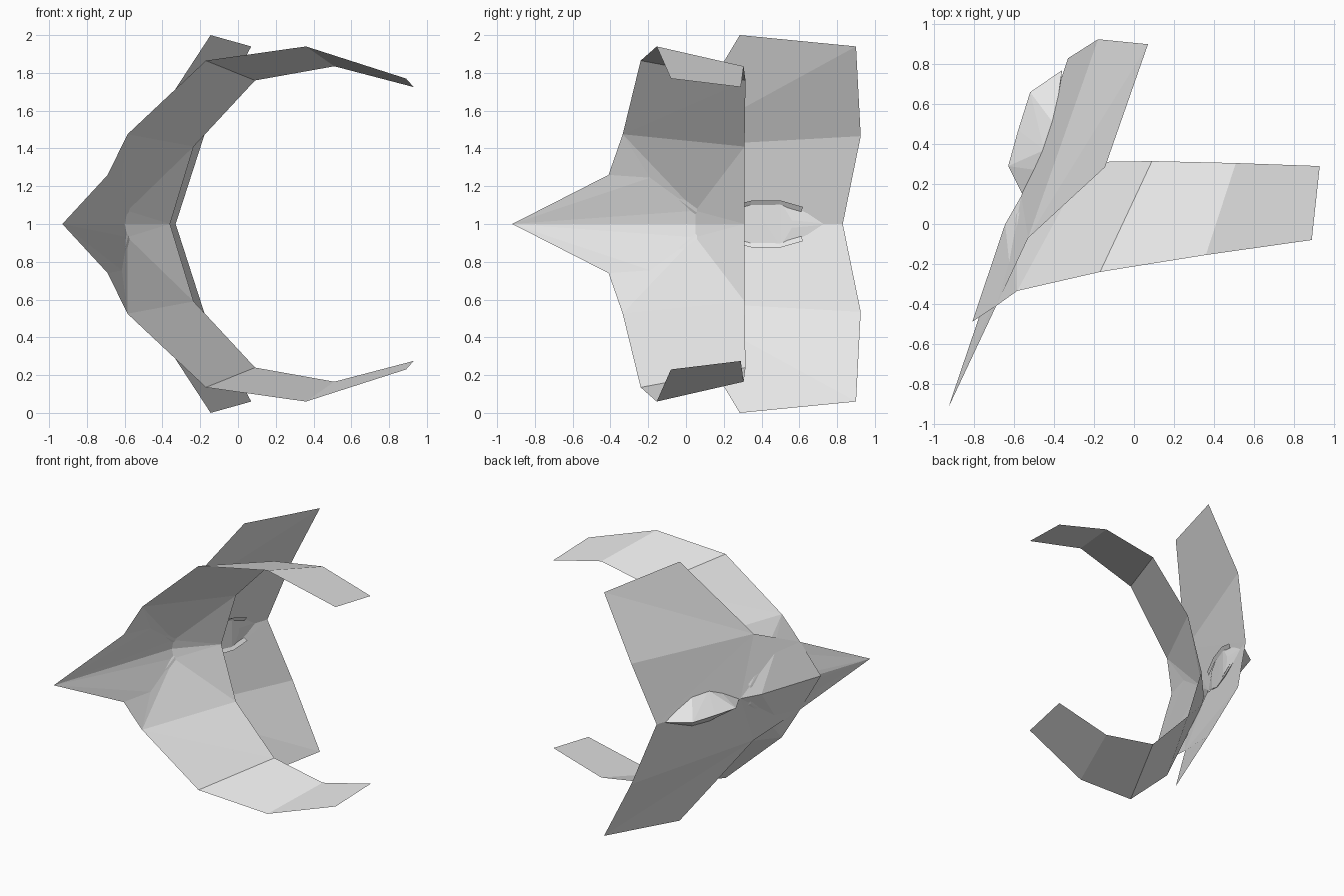
import bpy, bmesh
from mathutils import Vector

cube = bpy.data.objects.get("Cube")
if cube:
    bpy.data.objects.remove(cube, do_unlink=True)

# one pale grey for the whole craft
grey = bpy.data.materials.new("pale_grey")
grey.use_nodes = True
grey.diffuse_color = (0.8, 0.8, 0.8, 1)
grey.node_tree.nodes["Principled BSDF"].inputs["Base Color"].default_value = (0.8, 0.8, 0.8, 1)

MID = 1.0  # height of the mirror plane


def add_object(name, bm):
    mesh = bpy.data.meshes.new(name)
    bm.to_mesh(mesh)
    bm.free()
    mesh.materials.append(grey)
    obj = bpy.data.objects.new(name, mesh)
    obj.location.z = MID
    bpy.context.collection.objects.link(obj)
    return obj


def mirrored_sheet(name, points, faces):
    """Thin faceted panel: upper half from named points, lower half mirrored."""
    bm = bmesh.new()
    v = {k: bm.verts.new((x, y, z - MID)) for k, (x, y, z) in points.items()}
    for f in faces:
        bm.faces.new([v[k] for k in f.split()])
    bmesh.ops.recalc_face_normals(bm, faces=bm.faces)
    obj = add_object(name, bm)
    mod = obj.modifiers.new("mirror", 'MIRROR')
    mod.use_axis = (False, False, True)
    mod.merge_threshold = 0.0005
    return obj


# pointed nose with the swept hull panels behind it
mirrored_sheet("nose_hull", {
    "tip": (-0.93, -0.92, 1), "cheek": (-0.69, -0.41, 1.26),
    "brow": (-0.585, -0.335, 1.475), "shoulder": (-0.17, -0.24, 1.865),
    "root": (0.09, 0.315, 1.76), "flank": (-0.235, 0.31, 1.41),
    "rear": (-0.36, 0.31, 1), "keel": (-0.6, 0.05, 1),
    "fold": (-0.585, 0.05, 1.07), "dent": (-0.615, -0.19, 1.245),
}, ["tip cheek dent", "tip dent fold", "tip fold keel", "cheek brow dent",
    "brow flank fold", "brow fold dent", "brow shoulder root", "brow root flank",
    "fold flank rear", "fold rear keel"])

# forward-curving arms, upper and lower
mirrored_sheet("curved_arms", {
    "shoulder": (-0.17, -0.24, 1.865), "bend": (0.36, -0.155, 1.94),
    "end": (0.89, -0.08, 1.77), "end_back": (0.93, 0.29, 1.725),
    "bend_back": (0.51, 0.305, 1.835), "root": (0.09, 0.315, 1.76),
}, ["shoulder bend bend_back root", "bend end end_back bend_back"])

# tail fins joined along the centre line
mirrored_sheet("tail_fins", {
    "prow": (-0.81, -0.49, 1), "cheek": (-0.69, -0.41, 1.26),
    "dent": (-0.625, -0.19, 1.24), "neck": (-0.53, -0.07, 1.41),
    "top": (-0.145, 0.285, 2), "corner": (0.07, 0.9, 1.94),
    "side": (-0.18, 0.925, 1.465), "notch": (-0.33, 0.83, 1),
    "step": (-0.645, 0, 1), "step_back": (-0.565, 0.14, 1),
}, ["prow cheek dent", "prow dent step", "step dent step_back", "cheek neck dent",
    "dent neck step_back", "neck top corner", "neck corner side",
    "neck side notch", "neck notch step_back"])

# faceted pod set into the tail
half = [(-0.56, 0.15, 0), (-0.63, 0.29, 0), (-0.58, 0.47, 0), (-0.52, 0.66, 0),
        (-0.36, 0.77, 0), (-0.49, 0.27, 0.08), (-0.45, 0.37, 0.12),
        (-0.4, 0.5, 0.12), (-0.39, 0.6, 0.06), (-0.43, 0.42, 0), (-0.385, 0.56, 0.02)]
bm = bmesh.new()
for x, y, z in half:
    bm.verts.new((x, y, z))
    if z:
        bm.verts.new((x, y, -z))
hull = bmesh.ops.convex_hull(bm, input=bm.verts)
bmesh.ops.delete(bm, geom=list({g for g in hull["geom_interior"] + hull["geom_unused"]
                               if isinstance(g, bmesh.types.BMVert)}), context='VERTS')
bmesh.ops.recalc_face_normals(bm, faces=bm.faces)
add_object("pod", bm)

# narrow lip above and below the pod
lip, faces = {}, []
for i, (y, z) in enumerate([(0.22, 1.09), (0.35, 1.125), (0.5, 1.125), (0.62, 1.09)]):
    x = -0.611 + 0.338 * y + 0.25 * (z - MID)
    lip[f"o{i}"] = (x + 0.025, y, z)
    lip[f"i{i}"] = (x + 0.005, y - 0.01, z - 0.025)
    if i:
        faces.append(f"o{i-1} o{i} i{i} i{i-1}")
mirrored_sheet("pod_lip", lip, faces)
